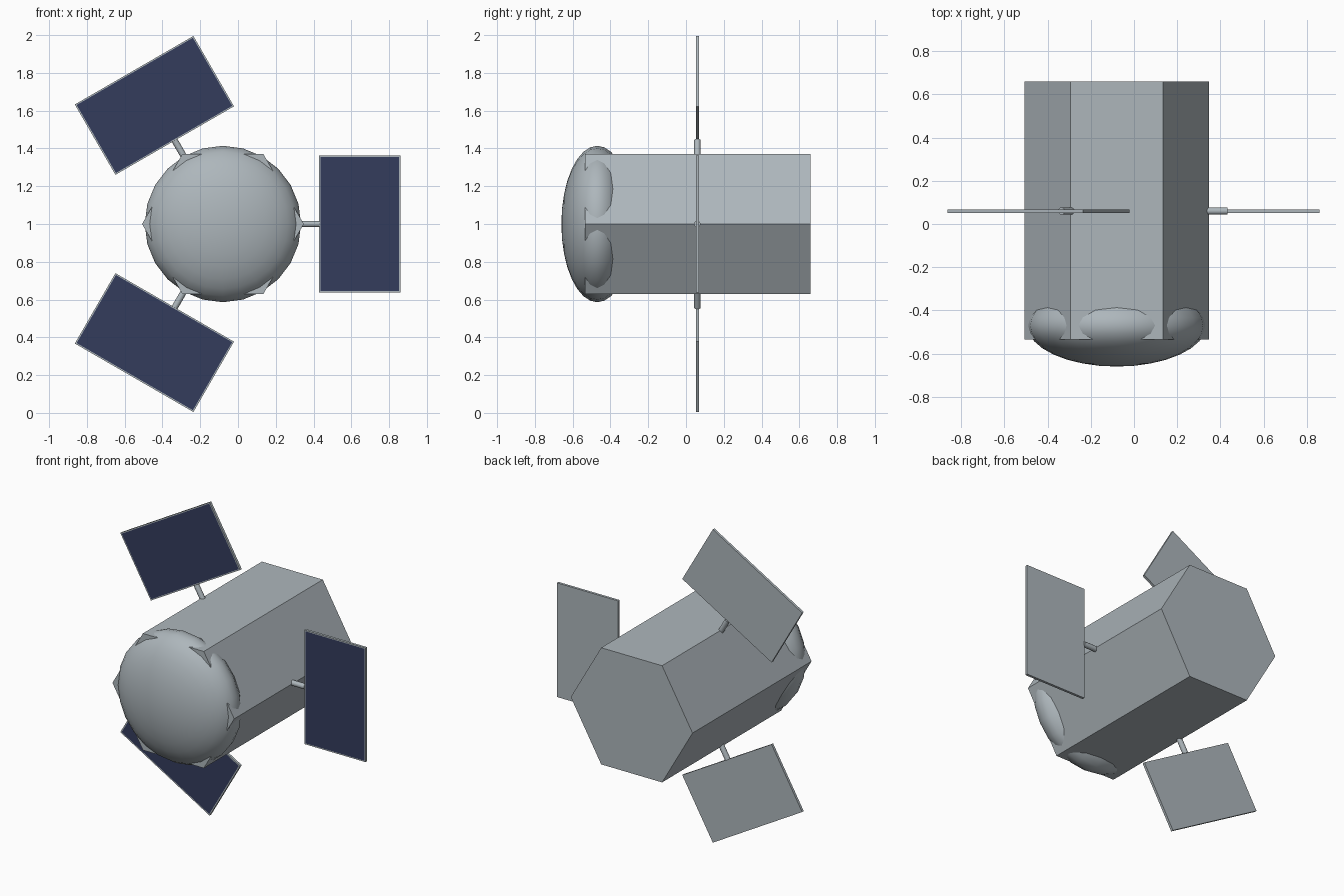
import bpy, bmesh
from math import radians, cos, sin
from mathutils import Matrix, Vector

cube = bpy.data.objects.get("Cube")
if cube:
    bpy.data.objects.remove(cube, do_unlink=True)


def make_material(name, rgb):
    mat = bpy.data.materials.new(name)
    mat.use_nodes = True
    mat.diffuse_color = (*rgb, 1)
    mat.node_tree.nodes["Principled BSDF"].inputs["Base Color"].default_value = (*rgb, 1)
    return mat


GREY = make_material("hull grey", (0.42, 0.47, 0.50))
BLUE = make_material("solar cell blue", (0.034, 0.045, 0.108))

AXIS = Vector((-0.08, 0, 1))   # centre line of the hull, running along y
PANEL_Y = 0.06


def add_object(name, bm, *mats):
    mesh = bpy.data.meshes.new(name)
    bm.to_mesh(mesh)
    bm.free()
    for mat in mats:
        mesh.materials.append(mat)
    obj = bpy.data.objects.new(name, mesh)
    bpy.context.collection.objects.link(obj)
    return obj


def smooth(obj, angle):
    bpy.ops.object.select_all(action="DESELECT")
    obj.select_set(True)
    bpy.context.view_layer.objects.active = obj
    bpy.ops.object.shade_smooth_by_angle(angle=radians(angle))


# Hexagonal hull with corners pointing along +x and -x
bm = bmesh.new()
back, front = 0.66, -0.535
ring = [bm.verts.new(AXIS + Vector((0.428 * cos(radians(a)), front, 0.428 * sin(radians(a)))))
        for a in range(0, 360, 60)]
base = bm.faces.new(ring)
out = bmesh.ops.extrude_face_region(bm, geom=[base], use_keep_orig=True)
moved = [v for v in out["geom"] if isinstance(v, bmesh.types.BMVert)]
bmesh.ops.translate(bm, verts=moved, vec=(0, back - front, 0))
bmesh.ops.recalc_face_normals(bm, faces=bm.faces)
add_object("hull", bm, GREY)

# Flattened dome that bulges through the front of the hull
bm = bmesh.new()
bmesh.ops.create_uvsphere(bm, u_segments=24, v_segments=16, radius=1)
bm.transform(Matrix.Translation(AXIS + Vector((0, -0.47, 0)))
             @ Matrix.Diagonal((0.414, 0.19, 0.414, 1))
             @ Matrix.Rotation(radians(90), 4, "X"))
smooth(add_object("front_dome", bm, GREY), 40)

# Three arms and solar panels, spaced evenly around the hull
for name, angle in (("left", 0), ("upper_right", -120), ("lower_right", 120)):
    place = (Matrix.Translation(AXIS + Vector((0, PANEL_Y, 0)))
             @ Matrix.Rotation(radians(angle), 4, "Y"))

    bm = bmesh.new()
    bmesh.ops.create_cone(bm, cap_ends=True, segments=12, radius1=0.017, radius2=0.017, depth=0.13)
    bm.transform(place @ Matrix.Translation((0.447, 0, 0)) @ Matrix.Rotation(radians(90), 4, "Y"))
    smooth(add_object(name + "_panel_arm", bm, GREY), 40)

    # Cells are inset into the forward face of the panel
    bm = bmesh.new()
    bmesh.ops.create_cube(bm, size=1)
    bmesh.ops.scale(bm, verts=bm.verts, vec=(0.43, 0.016, 0.725))
    bmesh.ops.recalc_face_normals(bm, faces=bm.faces)
    cells = [f for f in bm.faces if f.normal.y < -0.9]
    bmesh.ops.inset_region(bm, faces=cells, thickness=0.01)
    for face in cells:
        face.material_index = 1
    bm.transform(place @ Matrix.Translation((0.725, 0, 0)))
    add_object(name + "_solar_panel", bm, GREY, BLUE)
